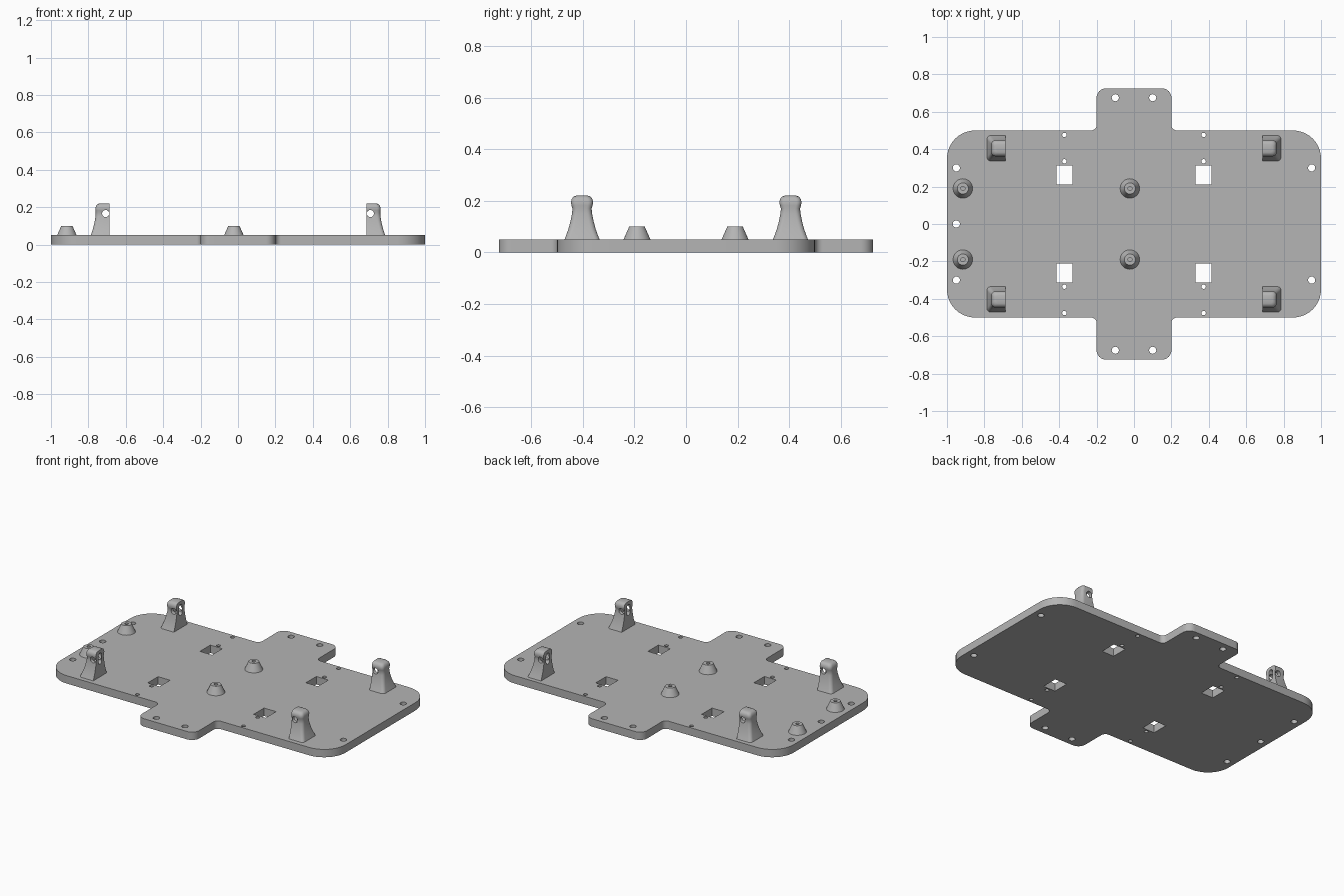
import bpy, bmesh, math
from mathutils import Matrix, Vector

cube = bpy.data.objects.get("Cube")
if cube:
    bpy.data.objects.remove(cube, do_unlink=True)

grey = bpy.data.materials.new("plain grey")
grey.use_nodes = True
grey.diffuse_color = (0.46, 0.46, 0.46, 1)
grey.node_tree.nodes["Principled BSDF"].inputs["Base Color"].default_value = (0.46, 0.46, 0.46, 1)

TOP = 0.05  # plate thickness


def make_object(name, bm):
    bmesh.ops.recalc_face_normals(bm, faces=bm.faces)
    mesh = bpy.data.meshes.new(name)
    bm.to_mesh(mesh)
    bm.free()
    mesh.materials.append(grey)
    obj = bpy.data.objects.new(name, mesh)
    bpy.context.collection.objects.link(obj)
    return obj


def select(obj):
    bpy.ops.object.select_all(action='DESELECT')
    obj.select_set(True)
    bpy.context.view_layer.objects.active = obj


def cut(obj, bm):
    """Subtract the closed shapes in bm from obj."""
    cutter = make_object("cutter", bm)
    cutter.hide_render = True
    select(obj)
    mod = obj.modifiers.new("cut", 'BOOLEAN')
    mod.operation = 'DIFFERENCE'
    mod.solver = 'EXACT'
    mod.object = cutter
    bpy.ops.object.modifier_apply(modifier=mod.name)
    bpy.data.objects.remove(cutter, do_unlink=True)


def smooth(obj):
    select(obj)
    bpy.ops.object.shade_smooth_by_angle(angle=math.radians(35))


def add_cylinder(bm, center, r1, r2, depth, axis='Z', segments=24):
    turn = Matrix.Rotation(math.pi / 2, 4, 'X') if axis == 'Y' else Matrix()
    bmesh.ops.create_cone(bm, cap_ends=True, segments=segments, radius1=r1, radius2=r2,
                          depth=depth, matrix=Matrix.Translation(center) @ turn)


def add_box(bm, center, size):
    bmesh.ops.create_cube(bm, size=1, matrix=Matrix.Translation(center) @ Matrix.Diagonal((*size, 1)))


def fillet(corners, steps):
    """Round each (x, y, radius) corner of a right-angled outline."""
    points = []
    for i, (x, y, r) in enumerate(corners):
        p = Vector((x, y))
        if r == 0:
            points.append(p)
            continue
        to_prev = (Vector(corners[i - 1][:2]) - p).normalized()
        to_next = (Vector(corners[(i + 1) % len(corners)][:2]) - p).normalized()
        center = p + r * (to_prev + to_next)
        for k in range(steps + 1):
            a = math.pi / 2 * k / steps
            points.append(center - r * (to_next * math.cos(a) + to_prev * math.sin(a)))
    return points


# Cross-shaped base plate with rounded corners
quarter = [(1, 0.5, 0.15), (0.2, 0.5, 0.03), (0.2, 0.725, 0.05)]
outline = (quarter + [(-x, y, r) for x, y, r in reversed(quarter)]
           + [(-x, -y, r) for x, y, r in quarter] + [(x, -y, r) for x, y, r in reversed(quarter)])
bm = bmesh.new()
base = bm.faces.new([bm.verts.new((p.x, p.y, 0)) for p in fillet(outline, 10)])
raised = bmesh.ops.extrude_face_region(bm, geom=[base], use_keep_orig=True)
bmesh.ops.translate(bm, vec=(0, 0, TOP),
                    verts=[v for v in raised["geom"] if isinstance(v, bmesh.types.BMVert)])
plate = make_object("base_plate", bm)

# Screw holes and square windows through the plate
bm = bmesh.new()
for s in (-1, 1):
    for t in (-1, 1):
        add_cylinder(bm, (s * 0.1, t * 0.675, 0), 0.019, 0.019, 0.3)
        add_cylinder(bm, (s * 0.95, t * 0.3, 0), 0.019, 0.019, 0.3)
        for y in (0.335, 0.476):
            add_cylinder(bm, (s * 0.372, t * y, 0), 0.012, 0.012, 0.3, segments=16)
        add_box(bm, (s * 0.372, t * 0.262, 0), (0.085, 0.104, 0.3))
add_cylinder(bm, (-0.95, 0, 0), 0.019, 0.019, 0.3)
cut(plate, bm)
smooth(plate)

# Tapered standoffs with a blind screw hole
for x, place in ((-0.915, "right"), (-0.022, "middle")):
    for y, end in ((-0.19, "front"), (0.19, "back")):
        bm = bmesh.new()
        add_cylinder(bm, (x, y, TOP + 0.024), 0.053, 0.03, 0.052, segments=32)
        standoff = make_object(f"standoff_{place}_{end}", bm)
        bm = bmesh.new()
        add_cylinder(bm, (x, y, 0.1), 0.011, 0.011, 0.07, segments=16)
        cut(standoff, bm)
        smooth(standoff)

# Flared mounting posts: height, half width, depth, corner radius
SECTIONS = [(0.045, 0.07, 0.102, 0.02), (0.065, 0.062, 0.096, 0.02), (0.09, 0.053, 0.088, 0.02),
            (0.12, 0.045, 0.081, 0.02), (0.15, 0.039, 0.076, 0.02), (0.17, 0.037, 0.075, 0.02),
            (0.182, 0.041, 0.076, 0.02), (0.195, 0.043, 0.076, 0.02), (0.207, 0.04, 0.073, 0.02),
            (0.216, 0.033, 0.066, 0.02), (0.22, 0.022, 0.055, 0.015)]


def make_post(name, side, y):
    def at(px, py, z):
        return (side * (0.686 + px), y + py, z)

    bm = bmesh.new()
    rings = []
    for z, w, d, r in SECTIONS:
        section = fillet([(0, -w, 0), (d, -w, r), (d, w, r), (0, w, 0)], 5)
        rings.append([bm.verts.new(at(p.x, p.y, z)) for p in section])
    count = len(rings[0])
    for low, high in zip(rings, rings[1:]):
        for i in range(count):
            j = (i + 1) % count
            bm.faces.new((low[i], low[j], high[j], high[i]))
    bm.faces.new(rings[0])
    bm.faces.new(rings[-1])
    post = make_object(name, bm)

    # Cross hole, then the upright slot in the inner face
    bm = bmesh.new()
    add_cylinder(bm, at(0.022, 0, 0.166), 0.019, 0.019, 0.3, axis='Y')
    cut(post, bm)
    bm = bmesh.new()
    add_box(bm, at(0.01, 0, 0.166), (0.07, 0.032, 0.07))
    bmesh.ops.bevel(bm, geom=[e for e in bm.edges
                              if abs(e.verts[0].co.x - e.verts[1].co.x) > 0.05],
                    offset=0.0155, segments=5, profile=0.5, affect='EDGES')
    cut(post, bm)
    smooth(post)


for side, label in ((1, "left"), (-1, "right")):
    make_post(f"post_{label}_front", side, -0.403)
    make_post(f"post_{label}_back", side, 0.405)
